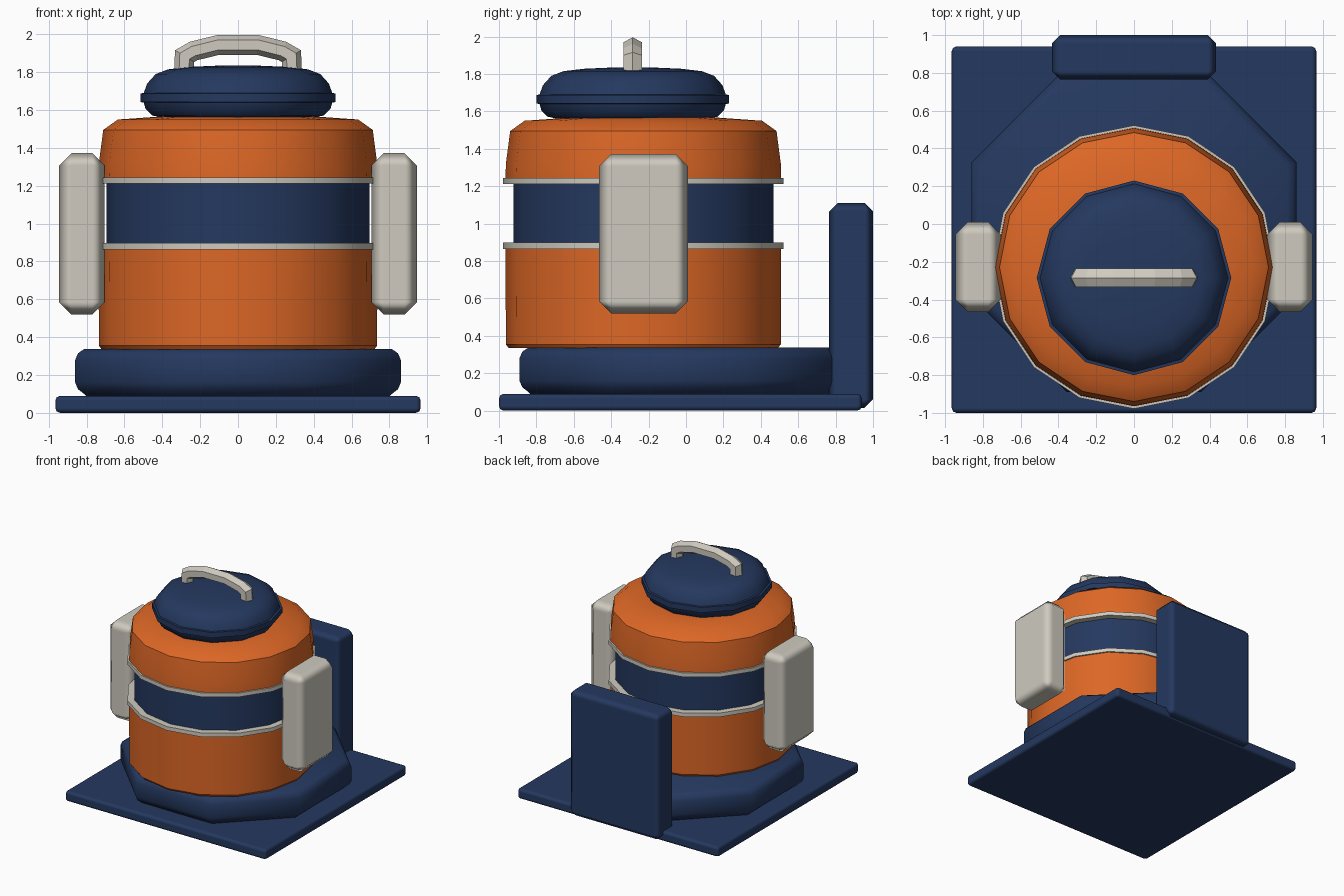
import bpy
import bmesh
from math import cos, sin, pi, radians
from mathutils import Vector

cube = bpy.data.objects.get("Cube")
if cube:
    bpy.data.objects.remove(cube, do_unlink=True)


def make_material(name, rgb):
    mat = bpy.data.materials.new(name)
    mat.use_nodes = True
    color = (*rgb, 1)
    mat.diffuse_color = color
    mat.node_tree.nodes["Principled BSDF"].inputs["Base Color"].default_value = color
    return mat


navy = make_material("navy", (0.018, 0.040, 0.115))
orange = make_material("orange", (0.72, 0.135, 0.019))
grey = make_material("warm grey", (0.62, 0.59, 0.52))


def finish(bm, name, mat, smooth_angle=None):
    """Turn a bmesh into a named object with one colour."""
    bmesh.ops.remove_doubles(bm, verts=bm.verts, dist=0.0001)
    bmesh.ops.recalc_face_normals(bm, faces=bm.faces)
    mesh = bpy.data.meshes.new(name)
    bm.to_mesh(mesh)
    bm.free()
    mesh.materials.append(mat)
    obj = bpy.data.objects.new(name, mesh)
    bpy.context.collection.objects.link(obj)
    if smooth_angle:
        bpy.ops.object.select_all(action="DESELECT")
        obj.select_set(True)
        bpy.context.view_layer.objects.active = obj
        bpy.ops.object.shade_smooth_by_angle(angle=radians(smooth_angle))
    return obj


def skin(bm, loops, closed=False):
    """Join neighbouring loops of points with quads."""
    rings = [[bm.verts.new(p) for p in loop] for loop in loops]
    pairs = list(zip(rings, rings[1:]))
    if closed:
        pairs.append((rings[-1], rings[0]))
    for a, b in pairs:
        n = len(a)
        for i in range(n):
            j = (i + 1) % n
            bm.faces.new((a[i], a[j], b[j], b[i]))
    return rings


def lathe(name, mat, profile, sides, y, turn=0, angle=33, ring=False):
    """Revolve (radius, height) points about a vertical axis; cap unless a ring."""
    bm = bmesh.new()
    loops = [[(r * cos(turn + 2 * pi * i / sides),
               y + r * sin(turn + 2 * pi * i / sides), z)
              for i in range(sides)] for r, z in profile]
    rings = skin(bm, loops, ring)
    if not ring:
        bm.faces.new(rings[0])
        bm.faces.new(rings[-1])
    return finish(bm, name, mat, angle)


def box(name, mat, low, high, bevel, segments=1):
    """Box between two corners with softened chamfers."""
    bm = bmesh.new()
    bmesh.ops.create_cube(bm, size=1)
    low, high = Vector(low), Vector(high)
    for v in bm.verts:
        v.co = (low + high) / 2 + v.co * (high - low)
    obj = finish(bm, name, mat)
    for poly in obj.data.polygons:
        poly.use_smooth = True
    mod = obj.modifiers.new("Chamfer", "BEVEL")
    mod.width = bevel
    mod.segments = segments
    mod.harden_normals = True
    return obj


# Floor plate and octagonal pedestal
box("base_plate", navy, (-0.965, -1, 0), (0.965, 0.94, 0.09), 0.025, 2)
lathe("pedestal", navy,
      [(0.86, 0.08), (0.88, 0.10), (0.915, 0.125), (0.931, 0.16),
       (0.931, 0.28), (0.915, 0.315), (0.88, 0.337)],
      8, -0.03, turn=pi / 8, angle=50)

# Drum body: lower tub, recessed band, upper hood
BODY_Y = -0.228
lathe("lower_tub", orange, [(0.72, 0.335), (0.735, 0.355), (0.737, 0.87)], 16, BODY_Y)
lathe("middle_band", navy, [(0.695, 0.86), (0.695, 1.25)], 16, BODY_Y)
lathe("upper_hood", orange,
      [(0.737, 1.24), (0.735, 1.32), (0.712, 1.495), (0.635, 1.55), (0.38, 1.568)],
      16, BODY_Y)

# Trim rings either side of the band
for name, z in (("lower_trim_ring", 0.864), ("upper_trim_ring", 1.211)):
    lathe(name, grey, [(0.68, z), (0.75, z), (0.75, z + 0.034), (0.68, z + 0.034)],
          16, BODY_Y, ring=True)

# Rounded lid with a projecting rim
LID_Y = -0.285
lathe("lid", navy,
      [(0.40, 1.56), (0.455, 1.572), (0.488, 1.605), (0.498, 1.64),
       (0.515, 1.642), (0.515, 1.688), (0.498, 1.69), (0.48, 1.74),
       (0.435, 1.79), (0.37, 1.815), (0.26, 1.828), (0.08, 1.836)],
      12, LID_Y)

# Carrying handle: a hexagonal section swept along an arch
half = [(-0.285, 1.815), (-0.282, 1.885), (-0.235, 1.912), (-0.105, 1.944)]
path = [Vector((x, 0, z)) for x, z in half + [(-x, z) for x, z in reversed(half)]]
loops = []
for i, p in enumerate(path):
    before = (p - path[i - 1]).normalized() if i else Vector((0, 0, 1))
    after = (path[i + 1] - p).normalized() if i + 1 < len(path) else Vector((0, 0, -1))
    tangent = (before + after).normalized()
    miter = 1 / max(tangent.dot(after), 0.8)
    normal = Vector((-tangent.z, 0, tangent.x)) * miter
    loops.append([p + Vector((0, LID_Y, 0))
                  + normal * 0.052 * cos(pi * k / 3)
                  + Vector((0, 0.056 * sin(pi * k / 3), 0)) for k in range(6)])
bm = bmesh.new()
ends = skin(bm, loops)
bm.faces.new(ends[0])
bm.faces.new(ends[-1])
finish(bm, "lid_handle", grey)

# Side pods, mirrored left and right
for name, side in (("left_pod", 1), ("right_pod", -1)):
    inner, outer = sorted((side * 0.705, side * 0.945))
    box(name, grey, (inner, -0.465, 0.52), (outer, 0.01, 1.372), 0.065)

# Upright panel at the back
box("back_panel", navy, (-0.435, 0.765, 0.015), (0.435, 1, 1.11), 0.045)
